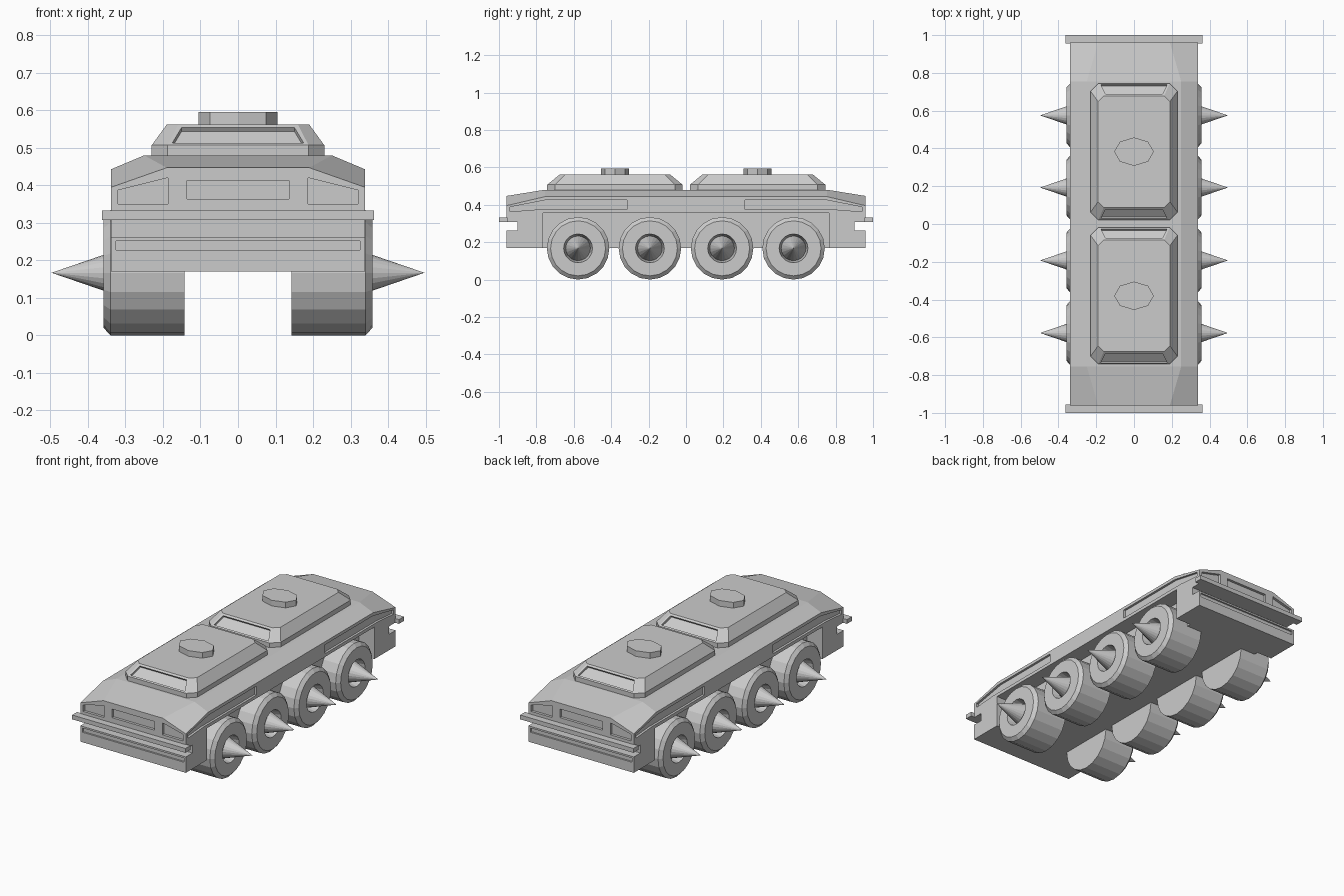
import bpy, bmesh, math
from mathutils import Matrix

if "Cube" in bpy.data.objects:
    bpy.data.objects.remove(bpy.data.objects["Cube"])

grey = bpy.data.materials.new("light grey")
grey.diffuse_color = (0.6, 0.6, 0.6, 1)
grey.use_nodes = True
grey.node_tree.nodes["Principled BSDF"].inputs["Base Color"].default_value = grey.diffuse_color


def finish(name, bm):
    bmesh.ops.recalc_face_normals(bm, faces=bm.faces)
    me = bpy.data.meshes.new(name)
    bm.to_mesh(me)
    bm.free()
    me.materials.append(grey)
    ob = bpy.data.objects.new(name, me)
    bpy.context.collection.objects.link(ob)
    return ob


def loft(bm, rings):
    """Skin closed rings of points and cap both ends."""
    vs = [[bm.verts.new(p) for p in r] for r in rings]
    n = len(vs[0])
    for a, b in zip(vs, vs[1:]):
        for i in range(n):
            j = (i + 1) % n
            bm.faces.new((a[i], a[j], b[j], b[i]))
    bm.faces.new(vs[0])
    bm.faces.new(vs[-1])


def prism_x(bm, poly, x0, x1):
    loft(bm, [[(x, y, z) for y, z in poly] for x in (x0, x1)])


def prism_y(bm, poly, y0, y1):
    loft(bm, [[(x, y, z) for x, z in poly] for y in (y0, y1)])


def rect(a0, a1, b0, b1):
    return [(a0, b0), (a1, b0), (a1, b1), (a0, b1)]


# Hull: cross-sections from nose to tail
bm = bmesh.new()
rings = []
for y, zs, wt, zt in ((-.96, .395, .19, .447), (-.755, .443, .25, .48),
                      (.755, .443, .25, .48), (.96, .395, .19, .447)):
    rings.append([(-.338, y, .17), (.338, y, .17), (.338, y, zs),
                  (wt, y, zt), (-wt, y, zt), (-.338, y, zs)])
loft(bm, rings)
hull = finish("hull", bm)

# Cutters: wheel wells, side panels, end panels, bumper grooves
bm = bmesh.new()
panel = [(.94, .363), (.94, .388), (.75, .425), (.315, .425), (.315, .374), (.80, .374)]
lamp = [(.187, .35), (.32, .35), (.32, .387), (.187, .42)]
for s in (-1, 1):
    prism_x(bm, rect(-.765, .765, .1, .355), s * .24, s * .45)
    for t in (-1, 1):
        prism_x(bm, [(t * y, z) for y, z in panel], s * .325, s * .45)
        prism_y(bm, [(t * x, z) for x, z in lamp], s * .945, s * 1.1)
    prism_y(bm, rect(-.136, .136, .363, .413), s * .945, s * 1.1)
    prism_y(bm, rect(-.5, .5, .262, .308), s * .90, s * 1.1)
    prism_y(bm, rect(-.325, .325, .228, .252), s * .95, s * 1.1)
cutter = finish("hull_cutter", bm)
cutter.hide_render = True
cutter.hide_viewport = True
mod = hull.modifiers.new("cuts", 'BOOLEAN')
mod.operation = 'DIFFERENCE'
mod.solver = 'EXACT'
mod.object = cutter

# Bumper bars
for s, end in ((-1, "front"), (1, "rear")):
    bm = bmesh.new()
    prism_y(bm, rect(-.363, .363, .308, .333), s * .955, s * 1.0)
    finish(end + "_bumper", bm)


def chamfered(w, l, c, yc, z):
    pts = [(w, l - c), (w - c, l), (c - w, l), (-w, l - c),
           (-w, c - l), (c - w, -l), (w - c, -l), (w, c - l)]
    return [(x, y + yc, z) for x, y in pts]


# Raised roof sections with recessed end panels, and their hatches
for yc, end in ((-.38, "front"), (.383, "rear")):
    bm = bmesh.new()
    loft(bm, [chamfered(.23, .362, .042, yc, .475),
              chamfered(.23, .362, .042, yc, .507),
              chamfered(.19, .295, .03, yc, .562)])
    bmesh.ops.recalc_face_normals(bm, faces=bm.faces)
    ends = [f for f in bm.faces if abs(f.normal.y) > .3 and abs(f.normal.x) < .05
            and .2 < f.normal.z < .95]
    bmesh.ops.inset_individual(bm, faces=ends, thickness=.016, depth=0)
    bmesh.ops.inset_individual(bm, faces=ends, thickness=.001, depth=-.012)
    finish(end + "_roof_section", bm)

    bm = bmesh.new()
    loft(bm, [[(.105 * math.cos(i * math.pi / 4), yc + .075 * math.sin(i * math.pi / 4), z)
               for i in range(8)] for z in (.555, .595)])
    finish(end + "_hatch", bm)

# Wheels with sunken hub and spike: lathe profile of (x, radius)
profile = [(.143, 0), (.143, .167), (.34, .167), (.358, .147),
           (.358, .077), (.305, .066), (.497, 0)]
for s, side in ((-1, "left"), (1, "right")):
    for k, y in enumerate((-.577, -.193, .193, .575)):
        bm = bmesh.new()
        vs = [bm.verts.new((s * x, 0, r)) for x, r in profile]
        es = [bm.edges.new(p) for p in zip(vs, vs[1:])]
        bmesh.ops.spin(bm, geom=vs + es, cent=(0, 0, 0), axis=(1, 0, 0),
                       angle=2 * math.pi, steps=20)
        bmesh.ops.remove_doubles(bm, verts=bm.verts, dist=1e-4)
        bmesh.ops.transform(bm, matrix=Matrix.Translation((0, y, .167)), verts=bm.verts)
        finish(f"{side}_wheel_{k + 1}", bm)
